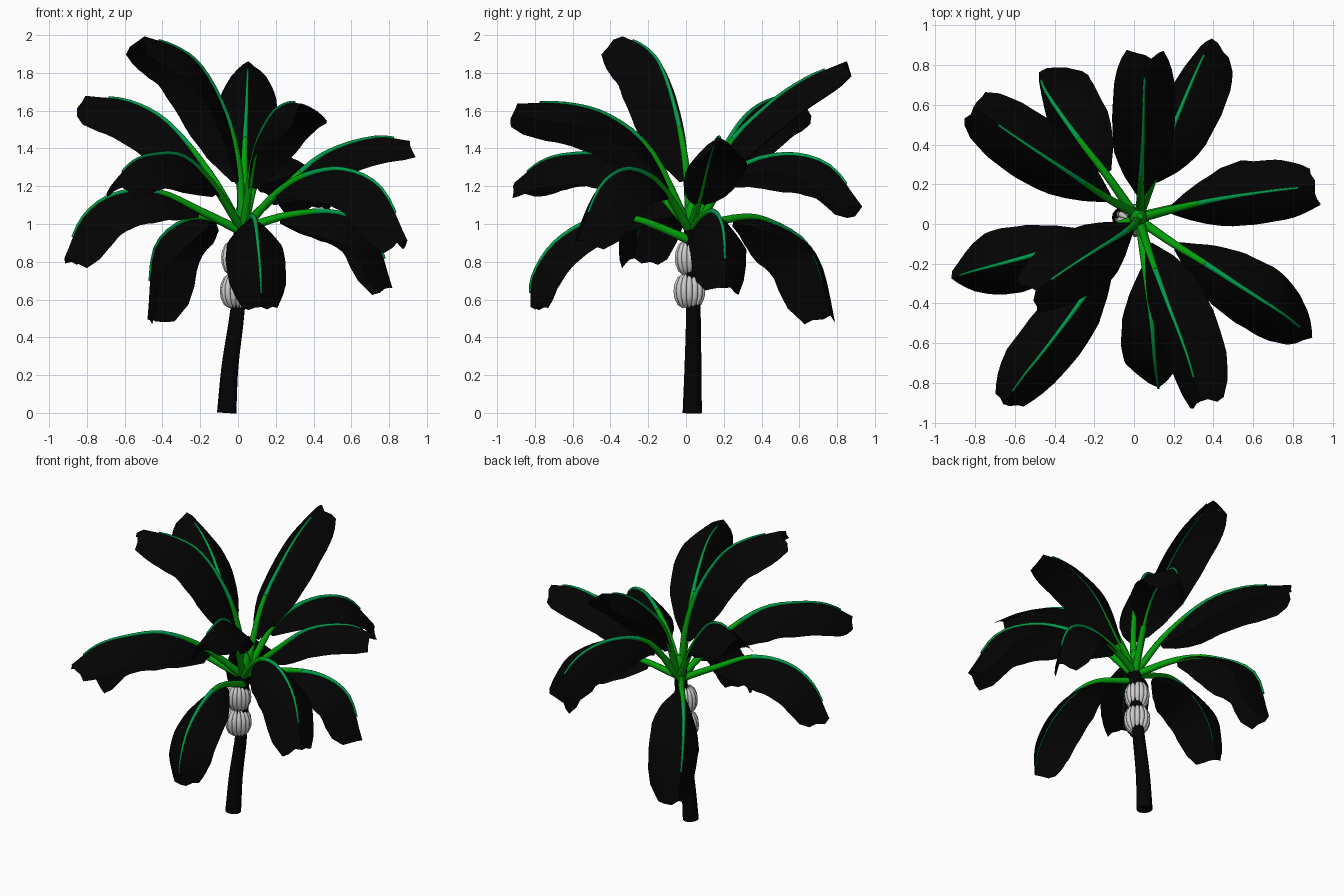
import bpy, math, random
from mathutils import Vector

if "Cube" in bpy.data.objects:
    bpy.data.objects.remove(bpy.data.objects["Cube"])

random.seed(4)
Z = Vector((0, 0, 1))


def material(name, rgb):
    m = bpy.data.materials.new(name)
    m.diffuse_color = (*rgb, 1)
    m.use_nodes = True
    m.node_tree.nodes["Principled BSDF"].inputs["Base Color"].default_value = m.diffuse_color
    return m


DARK = material("dark_leaf", (0.001, 0.001, 0.001))
BARK = material("dark_bark", (0.001, 0.001, 0.001))
STALK = material("stalk_green", (0.001, 0.36, 0.003))
RIB = material("rib_green", (0.0, 0.34, 0.075))


def make(name, verts, faces, mat=None):
    me = bpy.data.meshes.new(name)
    me.from_pydata([tuple(v) for v in verts], [], faces)
    me.update()
    ob = bpy.data.objects.new(name, me)
    bpy.context.collection.objects.link(ob)
    if mat:
        me.materials.append(mat)
    bpy.context.view_layer.objects.active = ob
    ob.select_set(True)
    bpy.ops.object.shade_smooth_by_angle(angle=math.radians(50))
    ob.select_set(False)
    return ob


def interp(keys, t):
    for (a, va), (b, vb) in zip(keys, keys[1:]):
        if t <= b:
            return va + (vb - va) * (t - a) / (b - a)
    return keys[-1][1]


def smooth_path(pts, per):
    """Catmull-Rom samples through the given points."""
    p = [Vector(q) for q in pts]
    p = [2 * p[0] - p[1]] + p + [2 * p[-1] - p[-2]]
    out = []
    for i in range(1, len(p) - 2):
        a, b, c, d = p[i - 1:i + 3]
        for k in range(per):
            t = k / per
            out.append(0.5 * (2 * b + (c - a) * t + (2 * a - 5 * b + 4 * c - d) * t * t
                              + (3 * b - a - 3 * c + d) * t ** 3))
    return out + [p[-2]]


def tangents(path):
    n = len(path)
    return [(path[min(i + 1, n - 1)] - path[max(i - 1, 0)]).normalized() for i in range(n)]


def tube_mesh(path, radii, side, sides=8):
    verts, faces = [], []
    for p, t, r in zip(path, tangents(path), radii):
        s = (side - t * side.dot(t)).normalized()
        n = s.cross(t)
        verts += [p + r * (math.cos(a) * s + math.sin(a) * n)
                  for a in (2 * math.pi * k / sides for k in range(sides))]
    for i in range(len(path) - 1):
        for k in range(sides):
            a, b = i * sides + k, i * sides + (k + 1) % sides
            faces.append((a, b, b + sides, a + sides))
    faces += [tuple(range(sides))[::-1], tuple(range(len(verts) - sides, len(verts)))]
    return verts, faces


# trunk, gently leaning
trunk_pts = [(-.06, .033, 0), (-.042, .037, .25), (-.002, .039, .55), (.013, .032, .82), (.02, .03, 1.03)]
tp = smooth_path(trunk_pts, 4)
tr = [interp([(0, .051), (.5, .038), (1, .042)], i / (len(tp) - 1)) for i in range(len(tp))]
make("trunk", *tube_mesh(tp, tr, Vector((1, 0, 0)), 16), BARK)

# rolled young shoot in the crown
shoot = smooth_path([(.02, .03, .98), (.025, .035, 1.06), (.03, .04, 1.13)], 3)
make("young_shoot", *tube_mesh(shoot, [.045, .045, .043, .04, .035, .028, .015],
                               Vector((1, 0, 0)), 10), STALK)

# two rings of upright bananas round the trunk
for tier, (cx, cy, cz, R) in enumerate([(-.01, .018, .645, .069), (-.008, .02, .82, .064)]):
    verts, faces = [], []
    count = 14
    for k in range(count):
        a = 2 * math.pi * k / count
        d = Vector((math.cos(a), math.sin(a), 0))
        prof = [(.45, .09), (.78, .066), (.96, .03), (1, 0), (.96, -.03), (.78, -.066), (.5, -.087)]
        path = [Vector((cx, cy, cz)) + d * R * r + Z * h for r, h in prof]
        v, f = tube_mesh(path, [.005, .013, .0165, .017, .0165, .013, .005], d.cross(Z), 8)
        faces += [tuple(i + len(verts) for i in q) for q in f]
        verts += v
    make(f"banana_ring_{tier + 1}", verts, faces)

WIDTH = [(0, .15), (.12, .58), (.3, .9), (.55, 1), (.8, .95), (.92, .82), (1, .58)]
CROSS = [-1, -.7, -.35, 0, .35, .7, 1]


def leaf(idx, pts, w=.16, roll=0.0, droop=1.08, start=.16):
    path = smooth_path(pts, 4)
    n = len(path)
    tans = tangents(path)
    d = path[-1] - path[0]
    side = Vector((d.x, d.y, 0)).normalized().cross(Z)
    lens = [0]
    for a, b in zip(path, path[1:]):
        lens.append(lens[-1] + (b - a).length)
    s = [l / lens[-1] for l in lens]
    # stalk, then thinner midrib that lies on the blade
    rad = [interp([(0, .024), (.25, .019), (.5, .012), (.95, .005), (1, .004)], t) for t in s]
    cut = next(i for i, t in enumerate(s) if t > .36)
    make(f"leaf_stalk_{idx}", *tube_mesh(path[:cut + 1], rad[:cut + 1], side), STALK)
    make(f"leaf_midrib_{idx}", *tube_mesh(path[cut:n - 2], rad[cut:n - 2], side), RIB)
    # arched blade with a ragged blunt end
    verts, faces = [], []
    rows = [i for i in range(n) if s[i] >= start]
    s0 = s[rows[0]]
    for i in rows:
        nrm = side.cross(tans[i]).normalized()
        sd = side * math.cos(roll) + nrm * math.sin(roll)
        up = nrm * math.cos(roll) - side * math.sin(roll)
        hw = w * interp(WIDTH, (s[i] - s0) / (1 - s0))
        for u in CROSS:
            p = path[i] - nrm * rad[i] * .5 + sd * hw * u - up * hw * droop * abs(u) ** 1.35
            if i == n - 1:
                p += tans[i] * random.uniform(-.02, .015)
            verts.append(p)
    c = len(CROSS)
    for r in range(len(rows) - 1):
        for k in range(c - 1):
            a = r * c + k
            faces.append((a, a + 1, a + 1 + c, a + c))
    make(f"leaf_blade_{idx}", verts, faces, DARK)


# midrib paths: right, back, left, front, then the tall one
leaf(1, [(.03, .03, .99), (.22, .08, 1.17), (.45, .13, 1.37), (.72, .17, 1.46), (.925, .19, 1.44)],
     droop=.9)
leaf(2, [(.04, .04, .98), (.28, .1, 1.05), (.53, .16, 1.06), (.72, .2, .95), (.82, .21, .66)], .155)
leaf(3, [(.03, .05, .98), (.11, .26, 1.28), (.21, .52, 1.37), (.31, .76, 1.31), (.39, .93, 1.1)],
     .155, .35)
leaf(4, [(.03, .05, .99), (.035, .2, 1.38), (.045, .42, 1.62), (.05, .63, 1.77), (.055, .84, 1.86)],
     droop=.9)
leaf(5, [(0, .05, .97), (-.14, .25, 1.03), (-.28, .43, 1.02), (-.44, .66, .87), (-.48, .77, .5)],
     .17, .35)
leaf(6, [(.01, .05, .99), (-.15, .14, 1.27), (-.36, .28, 1.53), (-.57, .42, 1.65), (-.8, .58, 1.68)],
     .17)
leaf(7, [(0, .02, .97), (-.2, -.05, 1.07), (-.42, -.13, 1.17), (-.65, -.195, 1.16), (-.82, -.24, 1.04),
         (-.925, -.275, .81)], .17)
leaf(8, [(.01, .01, .99), (-.14, -.2, 1.22), (-.29, -.42, 1.36), (-.44, -.62, 1.37), (-.56, -.77, 1.33),
         (-.66, -.91, 1.22)], .155)
leaf(9, [(.03, .01, .92), (.065, -.28, 1.03), (.09, -.5, 1.02), (.105, -.7, .9), (.12, -.815, .72),
         (.125, -.825, .55)], droop=.9)
leaf(10, [(.03, .01, .99), (.09, -.18, 1.38), (.17, -.4, 1.57), (.26, -.64, 1.64), (.34, -.91, 1.64)],
     .16, -.3)
leaf(11, [(.04, .01, .98), (.2, -.1, 1.16), (.36, -.2, 1.26), (.56, -.33, 1.29), (.76, -.46, 1.19),
          (.9, -.575, .91)], .17)
leaf(12, [(.02, .02, 1), (.005, .0, 1.3), (-.06, -.05, 1.58), (-.19, -.13, 1.83), (-.33, -.22, 1.94),
          (-.51, -.345, 2.0)], .17)
